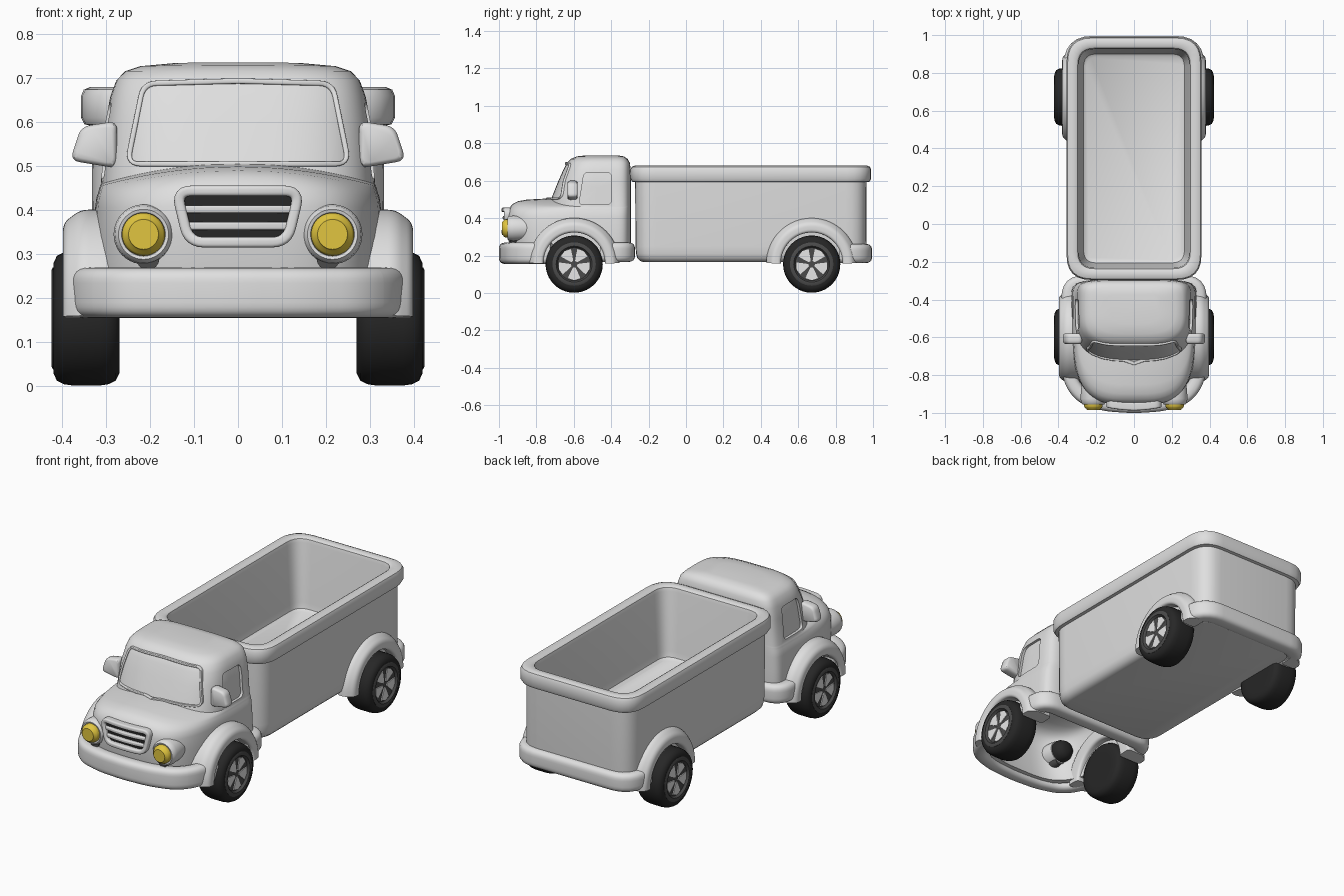
import bpy, bmesh, math
from mathutils import Vector

if "Cube" in bpy.data.objects:
    bpy.data.objects.remove(bpy.data.objects["Cube"])


def material(name, rgb):
    m = bpy.data.materials.new(name)
    m.use_nodes = True
    m.diffuse_color = (*rgb, 1)
    m.node_tree.nodes["Principled BSDF"].inputs["Base Color"].default_value = (*rgb, 1)
    return m


PAINT = material("light grey paint", (0.74, 0.74, 0.74))
SILVER = material("pale silver", (0.9, 0.9, 0.9))
RUBBER = material("black rubber", (0.02, 0.02, 0.02))
RIM = material("dark grey rim", (0.07, 0.07, 0.07))
LENS = material("yellow lens", (0.75, 0.56, 0.05))
parts = []


def loft(name, rings, mat, closed=False, mirror=False):
    """Skin a list of equal-length point rings, capping the ends unless closed."""
    bm = bmesh.new()
    loops = [[bm.verts.new(p) for p in ring] for ring in rings]
    n = len(loops[0])
    for a, b in zip(loops, loops[1:] + (loops[:1] if closed else [])):
        for i in range(n):
            j = (i + 1) % n
            bm.faces.new((a[i], a[j], b[j], b[i]))
    if not closed:
        bm.faces.new(loops[0])
        bm.faces.new(loops[-1])
    bmesh.ops.recalc_face_normals(bm, faces=bm.faces)
    mesh = bpy.data.meshes.new(name)
    bm.to_mesh(mesh)
    bm.free()
    mesh.materials.append(mat)
    obj = bpy.data.objects.new(name, mesh)
    bpy.context.collection.objects.link(obj)
    if mirror:
        obj.modifiers.new("Mirror", "MIRROR")
    parts.append(obj)
    return obj


def rounded(pts, r, closed=True, steps=6, splits=1):
    """Round the corners of a 2D outline and split its straight runs."""
    pts = [Vector(p) for p in pts]
    out = []
    for i, p in enumerate(pts):
        if not closed and i in (0, len(pts) - 1):
            arc = [p]
        else:
            a = p + (pts[i - 1] - p).normalized() * r
            b = p + (pts[(i + 1) % len(pts)] - p).normalized() * r
            arc = [a.lerp(p, t / steps).lerp(p.lerp(b, t / steps), t / steps)
                   for t in range(steps + 1)]
        if out:
            out += [out[-1].lerp(arc[0], k / splits) for k in range(1, splits)]
        out += arc
    if closed:
        out += [out[-1].lerp(out[0], k / splits) for k in range(1, splits)]
    return out


def rect(hx, hy, r, cx=0, cy=0):
    return rounded([(cx - hx, cy - hy), (cx + hx, cy - hy), (cx + hx, cy + hy), (cx - hx, cy + hy)], r)


def sweep(name, path, axis, profile, mat, closed=False, mirror=False):
    """Carry a profile (outward, along axis) down a path."""
    axis, rings, n = Vector(axis), [], len(path)
    for i, p in enumerate(path):
        nxt = path[(i + 1) % n] if closed else path[min(i + 1, n - 1)]
        prv = path[i - 1] if closed else path[max(i - 1, 0)]
        side = (nxt - prv).normalized().cross(axis)
        rings.append([p + side * a + axis * b for a, b in profile])
    return loft(name, rings, mat, closed, mirror)


def lathe(name, profile, origin, axis, mat, n=40):
    """Turn (position, radius) pairs about the x or y axis, mirrored left to right."""
    rings = []
    for t, r in profile:
        ring = []
        for k in range(n):
            u, v = r * math.cos(k * math.tau / n), r * math.sin(k * math.tau / n)
            ring.append(Vector(origin) + Vector((t, u, v) if axis == "X" else (u, t, v)))
        rings.append(ring)
    return loft(name, rings, mat, mirror=True)


# Cargo bed: one skin from the underside, over the rim, down to the floor
def bed_ring(z, inset):
    return [Vector((x, y, z)) for x, y in rect(0.357 - inset, 0.643 - inset, 0.13 - inset * 0.7, 0, 0.347)]


bed = [(0.165, 0.07), (0.17, 0.052), (0.185, 0.036), (0.21, 0.029), (0.25, 0.026), (0.592, 0.024),
       (0.595, 0.008), (0.61, 0), (0.66, 0), (0.674, 0.006), (0.68, 0.02), (0.68, 0.048), (0.673, 0.059),
       (0.655, 0.064), (0.34, 0.083), (0.31, 0.09), (0.3, 0.105)]
loft("cargo_bed", [bed_ring(*b) for b in bed], PAINT)


# Cab: hollow shell of stacked plan sections (height, front, back, half width, front squareness, sag)
def cab_ring(z, front, back, w, power, sag, inset=0.0, n=72):
    mid, ring = -0.44, []
    for k in range(n):
        c, s = math.cos(k * math.tau / n), math.sin(k * math.tau / n)
        e = 2 / (power if s < 0 else 6)
        depth = (mid - front if s < 0 else back - mid) - inset
        x = math.copysign(abs(c) ** e, c) * (w - inset)
        ring.append(Vector((x, mid + math.copysign(abs(s) ** e, s) * depth, z - sag * x * x)))
    return ring


levels = [(0.18, -0.93, -0.3, 0.33, 3.5, 0), (0.25, -0.945, -0.295, 0.333, 3.5, 0),
          (0.34, -0.955, -0.295, 0.33, 3.5, 0), (0.41, -0.957, -0.295, 0.325, 3.5, 0.05),
          (0.45, -0.948, -0.295, 0.322, 3.4, 0.2), (0.475, -0.928, -0.295, 0.318, 3.3, 0.35),
          (0.49, -0.9, -0.295, 0.316, 3.2, 0.42), (0.499, -0.85, -0.295, 0.314, 3.2, 0.45),
          (0.506, -0.72, -0.295, 0.312, 3.5, 0.48), (0.6, -0.682, -0.295, 0.302, 3.5, 0),
          (0.66, -0.655, -0.296, 0.29, 3.5, 0), (0.695, -0.637, -0.3, 0.277, 3.5, 0),
          (0.716, -0.617, -0.312, 0.257, 3.4, 0), (0.73, -0.583, -0.332, 0.222, 3.2, 0.05),
          (0.736, -0.53, -0.37, 0.14, 3, 0.05)]
inner = [cab_ring(max(l[0] - 0.02, 0.18), *l[1:], inset=0.028) for l in levels]
cab = loft("cab", inner[::-1] + [cab_ring(*l) for l in levels], PAINT)
bpy.context.view_layer.update()


def project(outline, view, depth, scale=1):
    """Drop an outline onto the cab along a view direction, then sink it by depth."""
    view, pts = Vector(view), []
    mid = sum(outline, Vector((0, 0))) / len(outline)
    for q in outline:
        h, z = mid + (q - mid) * scale
        start = Vector((h, 0, z)) if view.y else Vector((0, h, z))
        pts.append(cab.ray_cast(start - view * 2, view)[1] + view * depth)
    return pts


# Windscreen: raised lip that follows the cab surface
screen = rounded([(-0.252, 0.505), (0.252, 0.505), (0.215, 0.688), (0, 0.694), (-0.215, 0.688)],
                 0.03, splits=8)
sweep("windscreen_frame", project(screen, (0, 1, 0), 0), (0, 1, 0), rect(0.006, 0.009, 0.005),
      PAINT, closed=True)

# Door windows: shallow recesses
door = rounded([(-0.572, 0.472), (-0.4, 0.472), (-0.4, 0.645), (-0.545, 0.645)], 0.025, splits=6)
bpy.context.view_layer.objects.active = cab
cutters = [loft("window_cutter", [project(door, (side, 0, 0), -0.1)] +
                [project(door, (side, 0, 0), 0.014, s) for s in (1, 0.75, 0.4, 0.1)], PAINT)
           for side in (1, -1)]
for cutter in cutters:
    cutter.hide_render = True
    mod = cab.modifiers.new("Window", "BOOLEAN")
    mod.object, mod.operation, mod.solver = cutter, "DIFFERENCE", "EXACT"
    bpy.ops.object.modifier_apply(modifier=mod.name)
    parts.remove(cutter)
    bpy.data.objects.remove(cutter)


# Bumpers and rear cab skirt: rounded bars bent around the body
def bar(name, pts, r, thick, z, height):
    full = pts + [(-x, y) for x, y in pts[::-1] if x]
    path = [Vector((x, y, z)) for x, y in rounded(full, r, closed=False)]
    sweep(name, path, (0, 0, 1), rect(thick, height, 0.035), PAINT)


bar("front_bumper", [(0.355, -0.72), (0.333, -0.84), (0.272, -0.918), (0.15, -0.955), (0, -0.965)],
    0.05, 0.037, 0.212, 0.057)
bar("cab_skirt", [(0.342, -0.46), (0.342, -0.315)], 0.07, 0.042, 0.218, 0.052)
bar("rear_bumper", [(0.326, 0.82), (0.326, 0.95)], 0.1, 0.045, 0.211, 0.051)

# Wheels and wheel arches
TYRE = [(0.27, 0.09), (0.27, 0.125), (0.278, 0.142), (0.295, 0.15), (0.315, 0.153), (0.375, 0.153),
        (0.396, 0.15), (0.412, 0.142), (0.42, 0.125), (0.42, 0.11), (0.4, 0.1)]
for end, y, start, outer in (("front", -0.598, 0.26, 0.398), ("rear", 0.672, 0.295, 0.38)):
    hub = (0, y, 0.154)
    lathe(end + "_tyres", TYRE, hub, "X", RUBBER)
    lathe(end + "_rims", [(0.39, 0.116), (0.421, 0.116), (0.424, 0.11), (0.424, 0.096),
                          (0.412, 0.088), (0.41, 0.02)], hub, "X", RIM)
    for k in range(5):
        turn = math.pi / 2 + (k + 0.5) * math.tau / 5
        wedge = [(0.018, -0.35), (0.05, -0.42), (0.082, -0.42), (0.086, 0),
                 (0.082, 0.42), (0.05, 0.42), (0.018, 0.35)]
        loft(f"{end}_spokes_{k + 1}", [[Vector((x, y + r * math.cos(turn + a), 0.154 + r * math.sin(turn + a)))
                                        for r, a in wedge] for x in (0.406, 0.416)], SILVER, mirror=True)
    arc = [Vector((0, y + 0.203 * math.cos(math.pi * k / 32), 0.158 + 0.203 * math.sin(math.pi * k / 32)))
           for k in range(33)]
    lip = rounded([(-0.038, start), (0.04, start), (0.04, outer - 0.04), (0.01, outer), (-0.038, outer)], 0.018)
    sweep(end + "_wheel_arches", arc, (1, 0, 0), lip, PAINT, mirror=True)

# Headlights: rings, yellow lenses, dark backs and small dark mounts
lamp = (0.215, 0, 0.345)
lathe("headlight_rings", [(-0.85, 0.062), (-0.88, 0.066), (-0.925, 0.068), (-0.945, 0.065), (-0.955, 0.057),
                          (-0.953, 0.05), (-0.94, 0.046)], lamp, "Y", PAINT)
lathe("headlight_lenses", [(-0.93, 0.049), (-0.964, 0.049), (-0.974, 0.044), (-0.978, 0.037),
                           (-0.985, 0.034)], lamp, "Y", LENS)
lathe("headlight_backs", [(-0.79, 0.02), (-0.8, 0.043), (-0.825, 0.057), (-0.87, 0.058)], lamp, "Y", RUBBER)
lathe("headlight_mounts", [(-0.85, 0.02), (-0.87, 0.026), (-0.94, 0.026)], (0.205, 0, 0.29), "Y", RIM)


# Grille: dark panel, rounded frame and two bars, bowed with the nose
def bow(x, y, z):
    return Vector((x, y + 0.8 * x * x, z))


mouth = rounded([(-0.14, 0.444), (0.14, 0.444), (0.112, 0.327), (-0.112, 0.327)], 0.035, splits=6)
loft("grille_panel", [[bow(x, y, z) for x, z in mouth] for y in (-0.968, -0.94)], RUBBER)
sweep("grille_frame", [bow(x, -0.966, z) for x, z in mouth], (0, 1, 0),
      rect(0.012, 0.021, 0.01), PAINT, closed=True)
for i, z in enumerate((0.402, 0.364)):
    loft(f"grille_bar_{i + 1}", [[bow(x, -0.968 + a, z + b) for a, b in rect(0.012, 0.009, 0.006)]
                                 for x in (-0.125, -0.06, 0, 0.06, 0.125)], PAINT)

# Wing mirrors
shape = rounded([(0.275, 0.603), (0.357, 0.59), (0.382, 0.513), (0.275, 0.495)], 0.022)
centre = sum(shape, Vector((0, 0))) / len(shape)
loft("wing_mirrors", [[Vector((x, y, z)) for x, z in (centre + (q - centre) * s for q in shape)]
                      for y, s in ((-0.634, 0.8), (-0.63, 0.93), (-0.62, 1), (-0.594, 1), (-0.584, 0.93),
                                   (-0.58, 0.8))], PAINT, mirror=True)

# Smooth shading with crisp edges
bpy.ops.object.select_all(action="DESELECT")
for obj in parts:
    obj.select_set(True)
bpy.context.view_layer.objects.active = cab
bpy.ops.object.shade_smooth_by_angle(angle=math.radians(40))
